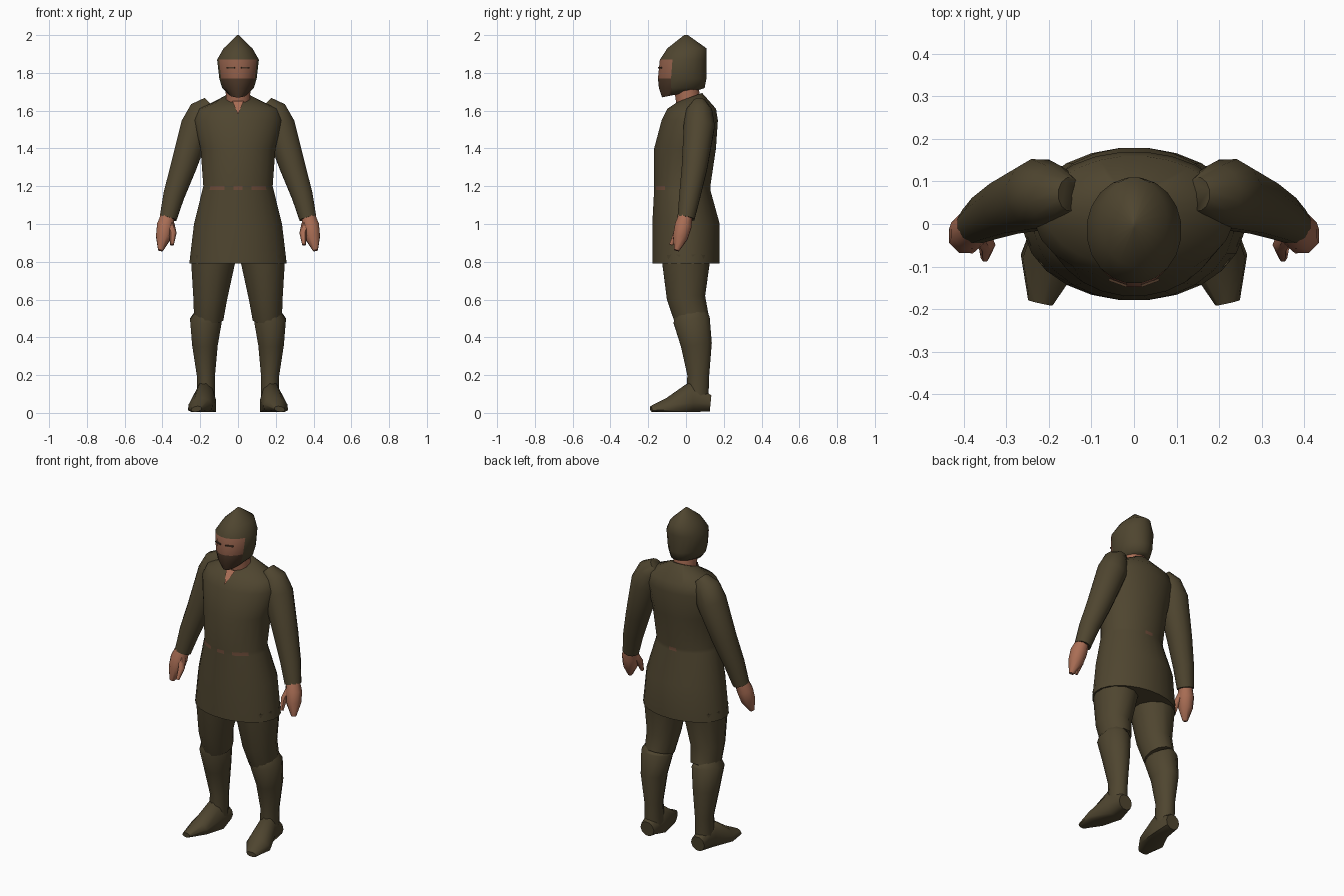
import bpy, bmesh
from math import sin, cos, pi, radians
from mathutils import Vector, Euler

old_cube = bpy.data.objects.get("Cube")
if old_cube:
    bpy.data.objects.remove(old_cube)


def material(name, red, green, blue):
    mat = bpy.data.materials.new(name)
    mat.use_nodes = True
    mat.diffuse_color = (red, green, blue, 1)
    shader = mat.node_tree.nodes["Principled BSDF"]
    shader.inputs["Base Color"].default_value = mat.diffuse_color
    return mat


cloth = material("olive cloth", .078, .06, .029)
skin = material("skin", .4, .155, .09)
face_skin = material("shaded face skin", .27, .11, .065)
beard = material("dark beard", .075, .04, .022)
belt = material("faded belt", .15, .07, .04)


def finish(mesh, name, materials, rule=None, mirrored=False):
    """Make a smooth shaded object, coloured by rule and optionally mirrored."""
    bmesh.ops.recalc_face_normals(mesh, faces=mesh.faces)
    if rule:
        for face in mesh.faces:
            face.material_index = rule(face.calc_center_median())
    data = bpy.data.meshes.new(name)
    mesh.to_mesh(data)
    mesh.free()
    for mat in materials:
        data.materials.append(mat)
    part = bpy.data.objects.new(name, data)
    bpy.context.collection.objects.link(part)
    bpy.ops.object.select_all(action='DESELECT')
    part.select_set(True)
    bpy.context.view_layer.objects.active = part
    bpy.ops.object.shade_smooth_by_angle(angle=radians(60))
    if mirrored:
        modifier = part.modifiers.new("Mirror", 'MIRROR')
        modifier.use_mirror_merge = False


def skin_rings(rings, sides):
    """Join ellipses (centre, half width, half depth, rotation) into a closed tube."""
    mesh = bmesh.new()
    loops = []
    for centre, width, depth, rotation in rings:
        loop = []
        for side in range(sides):
            angle = 2 * pi * (side + .5) / sides
            offset = Vector((width * sin(angle), -depth * cos(angle), 0))
            offset.rotate(rotation)
            point = centre + offset
            point.z = max(point.z, .005)
            loop.append(mesh.verts.new(point))
        loops.append(loop)
    for lower, upper in zip(loops, loops[1:]):
        for side in range(sides):
            after = (side + 1) % sides
            mesh.faces.new((lower[side], lower[after], upper[after], upper[side]))
    mesh.faces.new(loops[0])
    mesh.faces.new(loops[-1])
    return mesh


def body(name, rows, materials, rule, sides):
    """Upright form from rows of height, half width, front, back and optional tilt."""
    rings = []
    for height, width, front, back, *tilt in rows:
        centre = Vector((0, (front + back) / 2, height))
        rings.append((centre, width, (back - front) / 2, Euler((sum(tilt), 0, 0))))
    finish(skin_rings(rings, sides), name, materials, rule)


def limb(name, rows, mat, sides=12, mirrored=True):
    """Tube along a path; rows hold position, half width and optional half depth."""
    path = [Vector(row[:3]) for row in rows]
    rings = []
    for index, row in enumerate(rows):
        ahead = path[min(index + 1, len(path) - 1)]
        behind = path[max(index - 1, 0)]
        turn = Vector((0, 0, 1)).rotation_difference(ahead - behind)
        rings.append((path[index], row[3], row[-1], turn))
    finish(skin_rings(rings, sides), name, [mat], mirrored=mirrored)


# Tunic with skirt, waist, chest and collar; belt shows in patches
def tunic_colour(point):
    in_band = 1.18 < point.z < 1.2
    in_patch = cos(60 * point.x) > -.2
    back_patch = point.y > .1 and abs(point.x) < .04
    return int(in_band and in_patch and (point.y < -.08 or back_patch))


body("tunic", [
    (.79, .26, -.18, .18),
    (1, .235, -.18, .18),
    (1.18, .19, -.17, .13),
    (1.2, .185, -.17, .13),
    (1.4, .2, -.17, .16),
    (1.55, .235, -.13, .17),
    (1.61, .21, -.1, .16),
    (1.67, .075, -.05, .09, .35),
], [cloth, belt], tunic_colour, sides=24)

# Neck and open collar slit
limb("neck", [(0, .02, 1.58, .065), (0, 0, 1.74, .068)], skin, mirrored=False)
slit = bmesh.new()
corners = [(-.03, -.07, 1.65), (.03, -.07, 1.65), (0, -.13, 1.58)]
slit.faces.new([slit.verts.new(corner) for corner in corners])
finish(slit, "collar_slit", [skin])


# Hooded head: cap, face opening and beard
def head_colour(point):
    if point.z > 1.87 or point.y > -.07:
        return 0
    if point.z < 1.77:
        return 2
    return int(abs(point.x) < .085)


body("hooded_head", [
    (1.69, .05, -.13, .07, .2),
    (1.72, .085, -.145, .1),
    (1.77, .1, -.15, .11),
    (1.87, .112, -.14, .11),
    (1.93, .077, -.1, .11),
    (2, .004, -.01, .01),
], [cloth, face_skin, beard], head_colour, sides=20)

# Brows as thin plates following the face
brow = bmesh.new()
bmesh.ops.create_cube(brow, size=1)
bmesh.ops.scale(brow, vec=(.045, .006, .008), verts=brow.verts)
bmesh.ops.rotate(brow, matrix=Euler((0, 0, radians(20))).to_matrix(), verts=brow.verts)
bmesh.ops.translate(brow, vec=(.038, -.138, 1.828), verts=brow.verts)
finish(brow, "brow", [beard], mirrored=True)

# Sleeves from wrist to shoulder
limb("sleeve", [
    (.37, 0, 1.03, .047),
    (.34, .02, 1.15, .058),
    (.29, .045, 1.3, .07),
    (.22, .07, 1.52, .085),
    (.19, .07, 1.6, .07),
    (.15, .07, 1.64, .04),
], cloth)

# Hands
limb("palm_and_fingers", [
    (.41, -.05, .86, .014),
    (.395, -.03, .93, .043),
    (.385, -.015, .99, .048),
    (.37, 0, 1.05, .038),
], skin, sides=8)
limb("thumb", [
    (.35, -.08, .89, .01),
    (.345, -.05, .95, .02),
    (.36, -.02, 1, .024),
], skin, sides=6)

# Trousers
limb("trouser_leg", [
    (.155, .03, .5, .08, .095),
    (.147, 0, .61, .093, .105),
    (.13, 0, .83, .125, .135),
], cloth)

# Boots with a wide cuff
limb("boot_shaft", [
    (.17, .06, .06, .05, .06),
    (.17, .065, .2, .05, .06),
    (.175, .055, .36, .07, .085),
    (.17, .03, .49, .087, .1),
    (.16, .03, .52, .07, .09),
], cloth)
limb("boot_foot", [
    (.17, .13, .05, .045),
    (.17, .03, .06, .055, .11),
    (.2, -.09, .03, .07, .05),
    (.22, -.185, .02, .03, .015),
], cloth, sides=10)
